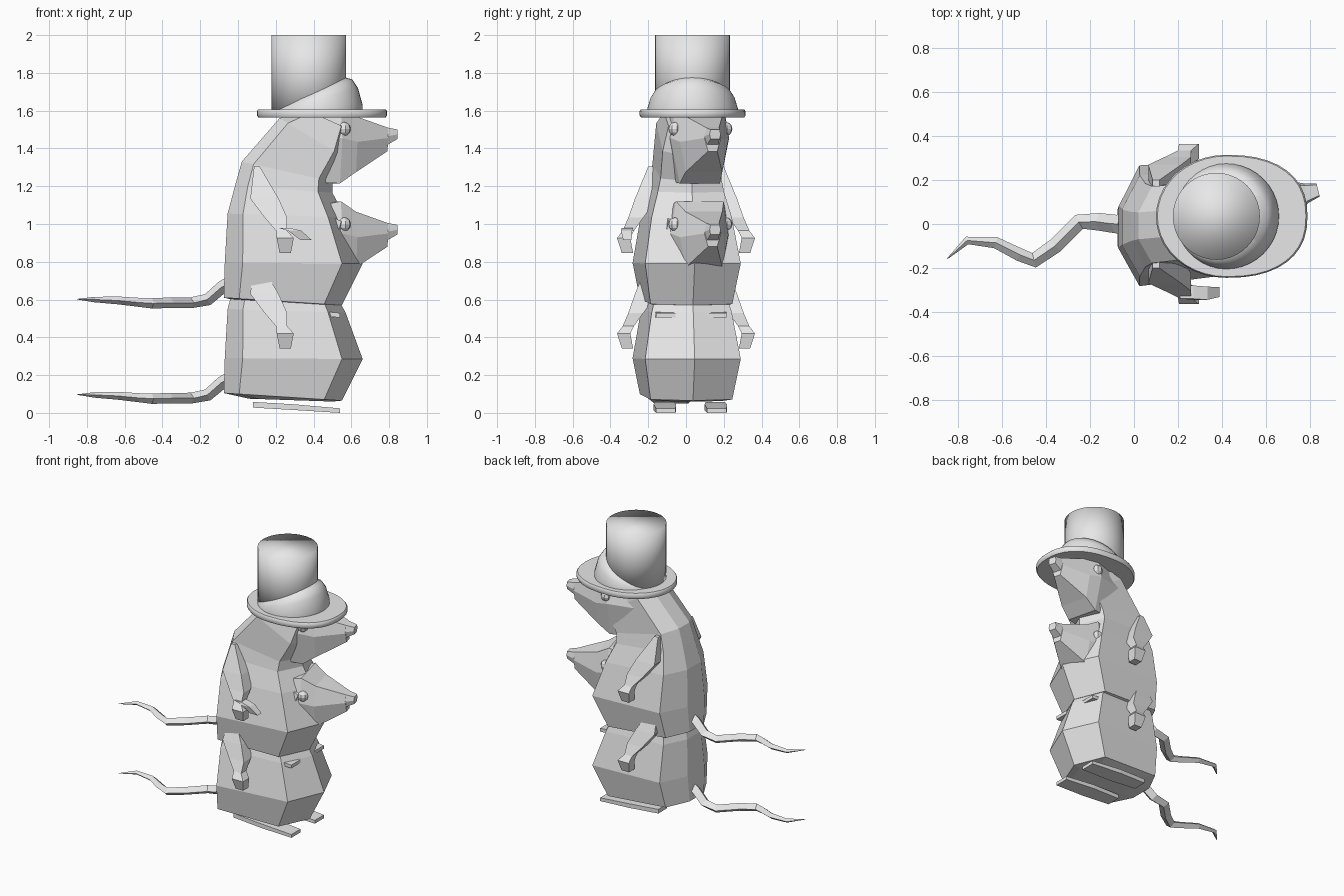
import bpy, bmesh
from math import sin, cos, pi, radians, copysign
from mathutils import Vector, Matrix

cube = bpy.data.objects.get("Cube")
if cube:
    bpy.data.objects.remove(cube)

grey = bpy.data.materials.new("plain grey")
grey.use_nodes = True
grey.diffuse_color = (0.8, 0.8, 0.8, 1)
grey.node_tree.nodes["Principled BSDF"].inputs["Base Color"].default_value = (0.8, 0.8, 0.8, 1)


def finish(name, bm, smooth=False):
    bmesh.ops.recalc_face_normals(bm, faces=bm.faces)
    mesh = bpy.data.meshes.new(name)
    bm.to_mesh(mesh)
    bm.free()
    mesh.materials.append(grey)
    for p in mesh.polygons:
        p.use_smooth = smooth
    obj = bpy.data.objects.new(name, mesh)
    bpy.context.collection.objects.link(obj)
    return obj


def loft(name, rings, smooth=False):
    """Skin a list of equally long point rings and cap both ends."""
    bm = bmesh.new()
    loops = [[bm.verts.new(p) for p in ring] for ring in rings]
    n = len(loops[0])
    for a, b in zip(loops, loops[1:]):
        for i in range(n):
            j = (i + 1) % n
            bm.faces.new((a[i], a[j], b[j], b[i]))
    bm.faces.new(loops[0])
    bm.faces.new(loops[-1])
    return finish(name, bm, smooth)


# Body cross-section: fraction from back to front, fraction of half-width
SECTION = [(0, .35), (.13, 1), (.85, .92), (1, 0), (.85, -.92), (.13, -1), (0, -.35)]


def body_ring(xb, zb, xf, zf, w, dz):
    ring = []
    for f, side in SECTION:
        x = xb + (xf - xb) * f
        ring.append((x, -.01 + .085 * x + side * w, zb + (zf - zb) * f + dz))
    return ring


def head_ring(s, top, mid, low, dz):
    # each of top, mid, low is (height, half-width)
    pts = [top, mid, low]
    out = [(s, w, z + dz) for z, w in pts]
    return out + [(s, -w, z + dz) for z, w in reversed(pts)]


def box_ring(x, y, z, a, b):
    return [(x - a, y - b, z), (x + a, y - b, z), (x + a, y + b, z), (x - a, y + b, z)]


def build_rat(tag, dz):
    # Body
    body = [(.06, .075, .50, .06, .17), (-.075, .105, .55, .065, .235),
            (-.07, .29, .66, .285, .275), (-.055, .55, .57, .53, .23),
            (-.015, .70, .50, .66, .19), (.02, .825, .50, .72, .175),
            (.22, 1.055, .56, .85, .17), (.36, 1.10, .58, 1.0, .14)]
    loft(tag + "_body", [body_ring(*r, dz) for r in body])

    # Head, turned a little to one side
    turn = Matrix.Translation((.3, .02, 0)) @ Matrix.Rotation(radians(14), 4, 'Z')
    head = loft(tag + "_head", [
        head_ring(0, (1.08, .12), (.95, .16), (.72, .11), dz),
        head_ring(.22, (1.12, .13), (.95, .16), (.71, .11), dz),
        head_ring(.31, (1.065, .10), (.93, .13), (.77, .10), dz),
        head_ring(.50, (1.005, .035), (.95, .045), (.88, .025), dz)])
    nose = loft(tag + "_nose", [
        head_ring(.47, (.99, .03), (.95, .04), (.91, .025), dz),
        head_ring(.50, (1.005, .035), (.96, .045), (.915, .03), dz),
        head_ring(.555, (.995, .025), (.97, .03), (.945, .025), dz)])
    head.matrix_world = turn
    nose.matrix_world = turn

    for side, label in ((-1, "right"), (1, "left")):
        # Eye
        bm = bmesh.new()
        bmesh.ops.create_uvsphere(bm, u_segments=8, v_segments=6, radius=.037)
        eye = finish(f"{tag}_{label}_eye", bm)
        eye.matrix_world = turn @ Matrix.Translation((.235, side * .137, .998 + dz))

        # Arm and paw
        arm = [(.10, .18, .80, .015, .02), (.14, .21, .63, .075, .06),
               (.20, .265, .53, .06, .04), (.23, .305, .46, .03, .03),
               (.25, .33, .42, .045, .035), (.25, .31, .342, .03, .03)]
        loft(f"{tag}_{label}_arm",
             [box_ring(x, side * y, z + dz, a, b) for x, y, z, a, b in arm])

        # Foot
        yc = .025 + side * .135
        foot = []
        for x, z, w, t in ((.08, .043, .05, .03), (.3, .03, .06, .03), (.54, .012, .052, .024)):
            y = yc + .02 * (x - .4)
            foot.append([(x, y - w, z - t / 2 + dz), (x, y + w, z - t / 2 + dz),
                         (x, y + w, z + t / 2 + dz), (x, y - w, z + t / 2 + dz)])
        loft(f"{tag}_{label}_foot", foot)

    # Tail: tapered square tube along a wavy path
    path = [(-.03, 0, .19), (-.085, .0, .16), (-.16, .01, .095), (-.25, .01, .078),
            (-.36, -.10, .078), (-.455, -.165, .075), (-.52, -.14, .08),
            (-.63, -.085, .09), (-.76, -.075, .095), (-.85, -.158, .097)]
    size = [.045, .042, .04, .036, .035, .034, .03, .026, .018, .002]
    pts = [Vector(p) for p in path]
    rings = []
    for i, (p, r) in enumerate(zip(pts, size)):
        d = pts[min(i + 1, len(pts) - 1)] - pts[max(i - 1, 0)]
        across = d.cross(Vector((0, 0, 1))).normalized()
        up = across.cross(d).normalized()
        centre = p + Vector((0, 0, dz))
        rings.append([centre + across * r, centre + up * r * .8,
                      centre - across * r, centre - up * r * .8])
    loft(tag + "_tail", rings)


build_rat("lower_rat", 0)
build_rat("upper_rat", .505)

# Raised paw finger on the upper rat
loft("upper_rat_finger", [box_ring(.24, -.31, .98, .03, .03),
                          box_ring(.30, -.315, .965, .035, .03),
                          box_ring(.36, -.31, .915, .03, .022)])

# Hat
N = 40
HY = .035
angles = [2 * pi * i / N for i in range(N)]


def circle(x, r, z):
    return [(x + r * cos(a), HY + r * sin(a), z) for a in angles]


def brim_ring(grow, z):
    # egg outline, longer and squarer toward the face
    ring = []
    for a in angles:
        c, s = cos(a), sin(a)
        if c > 0:
            x, y = .37 * c ** .85, copysign(abs(s) ** .85, s) * .28
        else:
            x, y = .32 * c, .28 * s
        ring.append((.42 + x * grow, HY + y * grow, z))
    return ring


brim = loft("hat_brim", [brim_ring(.98, 1.565), brim_ring(1, 1.575),
                         brim_ring(1, 1.597), brim_ring(.98, 1.607)], True)
crown = loft("hat_crown", [circle(.375, .198, 1.59), circle(.375, .198, 1.8),
                           circle(.375, .198, 2.0)], True)


# Slanted band that rises toward the face
def band_ring(x, r, low, high):
    return [(x + r * cos(a), HY + r * sin(a), low + (high - low) * (.5 + .5 * cos(a)))
            for a in angles]


band = loft("hat_band", [band_ring(.42, .24, 1.58, 1.60), band_ring(.42, .24, 1.59, 1.63),
                         band_ring(.41, .225, 1.60, 1.72), band_ring(.40, .205, 1.61, 1.765),
                         band_ring(.385, .17, 1.61, 1.78)], True)

for obj in (brim, band):
    bpy.ops.object.select_all(action='DESELECT')
    obj.select_set(True)
    bpy.context.view_layer.objects.active = obj
    bpy.ops.object.shade_smooth_by_angle(angle=radians(40))
